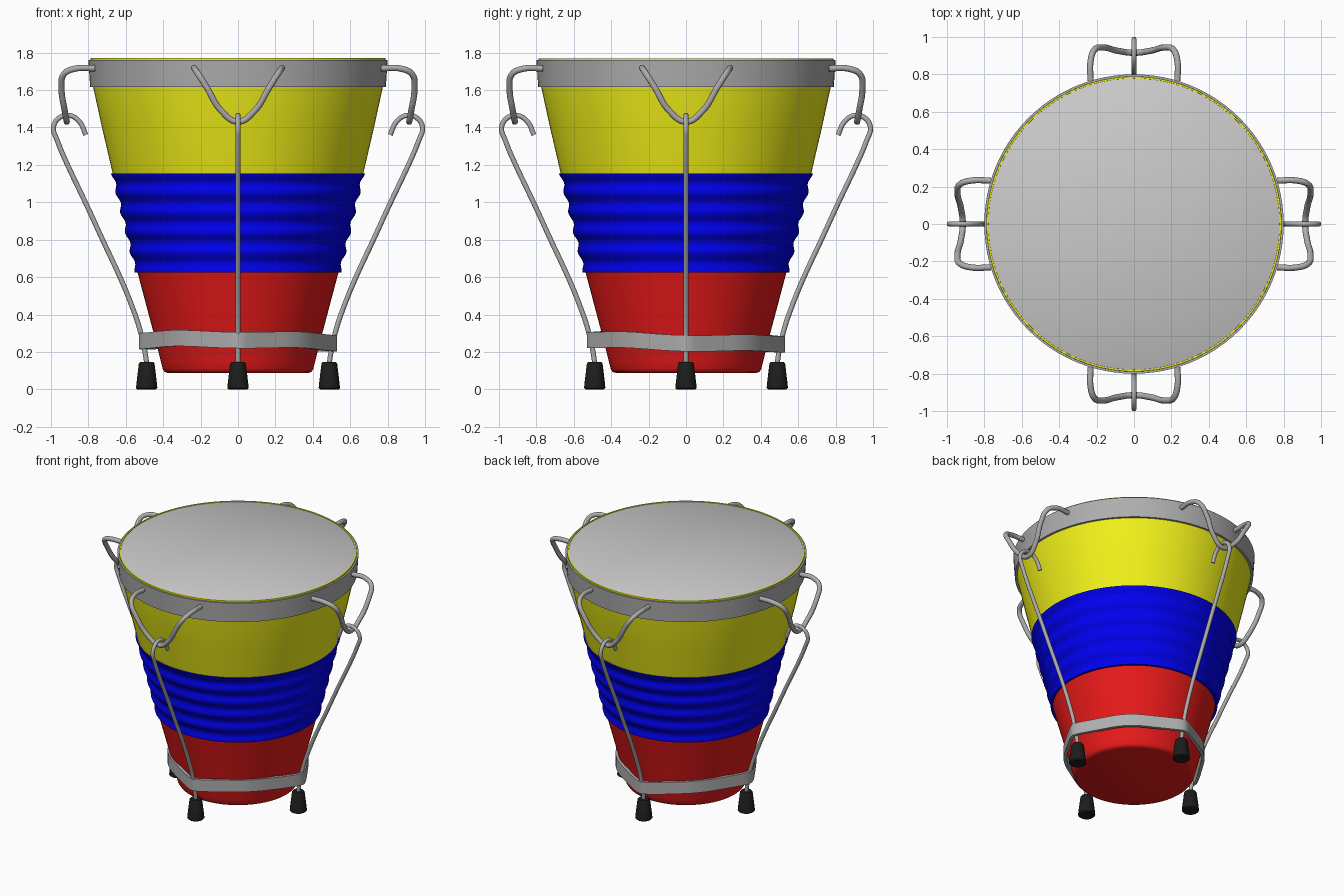
import bpy, bmesh
from math import sin, cos, pi, acos, radians

if "Cube" in bpy.data.objects:
    bpy.data.objects.remove(bpy.data.objects["Cube"])


def material(name, rgb):
    m = bpy.data.materials.new(name)
    m.diffuse_color = (*rgb, 1)
    m.use_nodes = True
    m.node_tree.nodes["Principled BSDF"].inputs["Base Color"].default_value = m.diffuse_color
    return m


YELLOW = material("yellow", (0.88, 0.88, 0.01))
BLUE = material("blue", (0.0, 0.0, 0.88))
RED = material("red", (0.8, 0.01, 0.01))
BLACK = material("black", (0.012, 0.012, 0.012))
DARK = material("steel", (0.42, 0.42, 0.42))


def finish(name, bm, mat=None):
    bmesh.ops.remove_doubles(bm, verts=bm.verts, dist=1e-5)
    bmesh.ops.recalc_face_normals(bm, faces=bm.faces)
    me = bpy.data.meshes.new(name)
    bm.to_mesh(me)
    bm.free()
    ob = bpy.data.objects.new(name, me)
    bpy.context.collection.objects.link(ob)
    if mat:
        me.materials.append(mat)
    bpy.ops.object.select_all(action='DESELECT')
    ob.select_set(True)
    bpy.context.view_layer.objects.active = ob
    bpy.ops.object.shade_smooth_by_angle(angle=radians(40))
    return ob


def lathe(name, profile, mat=None, steps=96, loc=(0, 0, 0)):
    """Spin an (r, z) profile around z."""
    bm = bmesh.new()
    vs = [bm.verts.new((r, 0, z)) for r, z in profile]
    es = [bm.edges.new(p) for p in zip(vs, vs[1:])]
    bmesh.ops.spin(bm, geom=vs + es, axis=(0, 0, 1), cent=(0, 0, 0),
                   angle=2 * pi, steps=steps)
    ob = finish(name, bm, mat)
    ob.location = loc
    return ob


def rod(name, points, radius, angle):
    """Smooth round bar through the points, turned around z."""
    cu = bpy.data.curves.new(name, 'CURVE')
    cu.dimensions = '3D'
    cu.bevel_depth, cu.bevel_resolution = radius, 4
    cu.resolution_u = 8
    cu.use_fill_caps = True
    sp = cu.splines.new('BEZIER')
    sp.bezier_points.add(len(points) - 1)
    for bp, p in zip(sp.bezier_points, points):
        bp.co = p
        bp.handle_left_type = bp.handle_right_type = 'AUTO'
    cu.materials.append(DARK)
    ob = bpy.data.objects.new(name, cu)
    bpy.context.collection.objects.link(ob)
    ob.rotation_euler.z = angle
    bpy.ops.object.select_all(action='DESELECT')
    ob.select_set(True)
    bpy.context.view_layer.objects.active = ob
    bpy.ops.object.convert(target='MESH')
    return ob


# Shell in three coloured sections
lathe("lower_shell", [(0, 0.088), (0.375, 0.088), (0.392, 0.093), (0.402, 0.108),
                      (0.41, 0.14), (0.44, 0.26), (0.537, 0.625)], RED)
ripples = [(0.537, 0.625)]
for i in range(51):
    t = i / 50
    ripples.append((0.545 + 0.127 * t + 0.008 * cos(2 * pi * 5 * t), 0.625 + 0.53 * t))
lathe("rippled_shell", ripples + [(0.67, 1.155)], BLUE)
lathe("upper_shell", [(0.67, 1.155), (0.727, 1.40), (0.775, 1.62), (0.79, 1.74),
                      (0.788, 1.77), (0.779, 1.77), (0.775, 1.74)], YELLOW)

# Drum head and its tension hoop
lathe("drum_head", [(0, 1.768), (0.775, 1.768), (0.78, 1.765), (0.78, 1.74)])
lathe("rim_hoop", [(0.77, 1.617), (0.79, 1.617), (0.80, 1.76), (0.788, 1.76),
                   (0.77, 1.617)], DARK)

# Lower strap: hugs the shell and stretches out around each leg
bm = bmesh.new()
R, TIP, N = 0.445, 0.525, 160
reach = acos(R / TIP)
rings = []
for i in range(N):
    a = 2 * pi * i / N
    phi = abs((a + pi / 4) % (pi / 2) - pi / 4)
    p = (phi * phi + 0.003) ** 0.5
    r = R / cos(max(reach - p, 0))
    zc = 0.257 - 0.011 * sin(a) - 0.006 * cos(a) - 0.005 * cos(4 * a)
    rings.append([bm.verts.new((q * cos(a), q * sin(a), zc + h)) for q, h in
                  ((r, -0.043), (r + 0.022, -0.043), (r + 0.022, 0.043), (r, 0.043))])
for i in range(N):
    A, B = rings[i], rings[(i + 1) % N]
    for k in range(4):
        j = (k + 1) % 4
        bm.faces.new((A[k], B[k], B[j], A[j]))
finish("lower_strap", bm, DARK)

# Four sets of hook rod, rim loop and rubber foot
hook = [(0.482, 0, 0.10), (0.505, 0, 0.24), (0.55, 0, 0.40), (0.765, 0, 0.89),
        (0.968, 0, 1.335), (0.986, 0, 1.40), (0.957, 0, 1.45), (0.90, 0, 1.464),
        (0.847, 0, 1.43), (0.813, 0, 1.36)]
half = [(0.765, 0.232, 1.716), (0.87, 0.232, 1.714), (0.93, 0.212, 1.685),
        (0.943, 0.165, 1.61), (0.926, 0.09, 1.49)]
loop = half + [(0.915, 0, 1.431)] + [(x, -y, z) for x, y, z in reversed(half)]
for side, k in (("right", 0), ("back", 1), ("left", 2), ("front", 3)):
    a = k * pi / 2
    rod(side + "_leg_rod", hook, 0.0135, a)
    rod(side + "_rim_loop", loop, 0.0165, a)
    lathe(side + "_foot", [(0, 0), (0.05, 0), (0.057, 0.007), (0.055, 0.03),
                           (0.042, 0.138), (0.036, 0.146), (0, 0.146)], BLACK, 28,
          (0.488 * cos(a), 0.488 * sin(a), 0))
